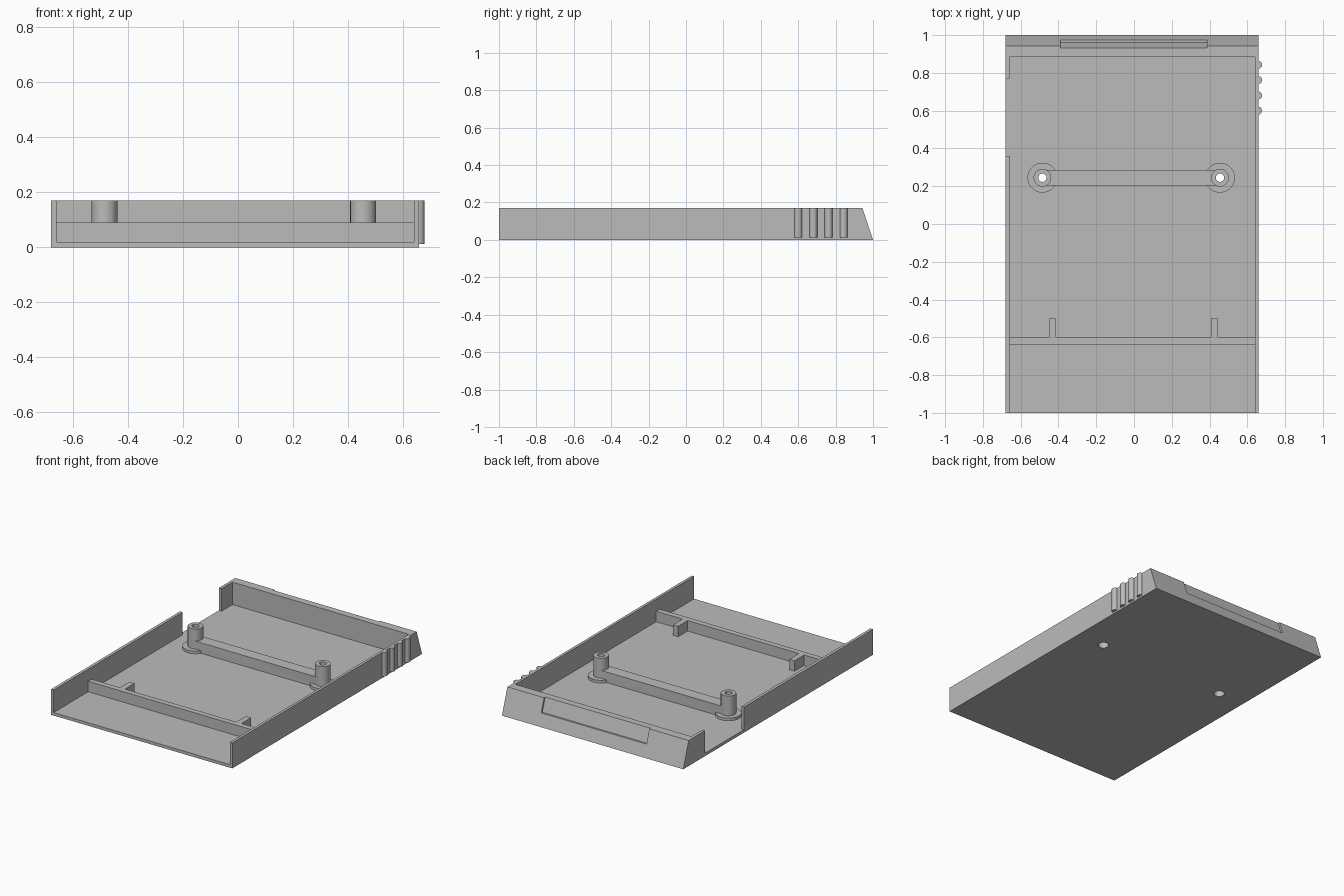
import bpy, bmesh, math
from mathutils import Vector

cube = bpy.data.objects.get("Cube")
if cube:
    bpy.data.objects.remove(cube, do_unlink=True)

grey = bpy.data.materials.new("plain grey")
grey.use_nodes = True
colour = (0.5, 0.5, 0.5, 1)
grey.diffuse_color = colour
grey.node_tree.nodes["Principled BSDF"].inputs["Base Color"].default_value = colour


def prism(name, points, direction):
    """Extrude a closed outline along a direction."""
    bm = bmesh.new()
    face = bm.faces.new([bm.verts.new(p) for p in points])
    top = bmesh.ops.extrude_face_region(bm, geom=[face])["geom"]
    bmesh.ops.translate(bm, vec=Vector(direction),
                        verts=[v for v in top if isinstance(v, bmesh.types.BMVert)])
    bmesh.ops.recalc_face_normals(bm, faces=bm.faces)
    mesh = bpy.data.meshes.new(name)
    bm.to_mesh(mesh)
    bm.free()
    mesh.materials.append(grey)
    obj = bpy.data.objects.new(name, mesh)
    bpy.context.collection.objects.link(obj)
    return obj


def box(name, x0, x1, y0, y1, z0, z1):
    return prism(name, [(x0, y0, z0), (x1, y0, z0), (x1, y1, z0), (x0, y1, z0)],
                 (0, 0, z1 - z0))


def cylinder(name, x, y, r, z0, z1, start=0, sweep=math.tau, n=32):
    steps = n if sweep == math.tau else n + 1
    angles = [start + sweep * i / n for i in range(steps)]
    return prism(name, [(x + r * math.cos(a), y + r * math.sin(a), z0) for a in angles],
                 (0, 0, z1 - z0))


def boolean(obj, other, operation="DIFFERENCE"):
    mod = obj.modifiers.new(other.name, "BOOLEAN")
    mod.operation = operation
    mod.solver = "EXACT"
    mod.object = other
    other.hide_render = True
    other.hide_viewport = True


def bake(obj):
    """Apply the cuts and discard the helper solids."""
    helpers = [m.object for m in obj.modifiers]
    graph = bpy.context.evaluated_depsgraph_get()
    graph.update()
    mesh = bpy.data.meshes.new_from_object(obj.evaluated_get(graph))
    obj.modifiers.clear()
    obj.data = mesh
    for h in helpers:
        bpy.data.objects.remove(h, do_unlink=True)


def smooth(obj):
    bpy.ops.object.select_all(action="DESELECT")
    obj.select_set(True)
    bpy.context.view_layer.objects.active = obj
    bpy.ops.object.shade_smooth_by_angle(angle=math.radians(35))


LEFT, RIGHT, TOP, FLOOR = -0.68, 0.658, 0.17, 0.02
IN_L, IN_R = LEFT + 0.02, 0.64
RIB = 0.09
POSTS = (-0.485, 0.455)
POST_Y = 0.245

# Tray shell with sloping back end
shell = prism("tray_shell", [(LEFT, -1, 0), (LEFT, 1, 0), (LEFT, 0.943, TOP), (LEFT, -1, TOP)],
              (RIGHT - LEFT, 0, 0))
boolean(shell, box("cavity_cutter", IN_L, IN_R, -1.1, 0.885, FLOOR, 0.3))
boolean(shell, box("side_gap_cutter", -0.8, -0.6, 0.36, 0.77, FLOOR, 0.3))

# Shallow label recess parallel to the slope
boolean(shell, prism("recess_cutter", [(-0.39, 0.961, 0.08), (-0.39, 1.1, 0.08),
                                       (-0.39, 1.1, 0.2), (-0.39, 0.921, 0.2)],
                     (0.777, 0, 0)))

# Screw holes through the floor
for x in POSTS:
    boolean(shell, cylinder("floor_hole_cutter", x, POST_Y, 0.033, -0.1, 0.1))
bake(shell)
smooth(shell)

# Grip ridges on the side wall
for i in range(4):
    ridge = cylinder(f"grip_ridge_{i + 1}", 0.657, 0.6 + i * 0.081, 0.021, 0.012, TOP,
                     -math.pi / 2, math.pi, 16)
    smooth(ridge)

# Screw posts with base flanges, joined by a rib
mount = box("screw_post_mount", POSTS[0], POSTS[1], 0.205, 0.285, FLOOR, RIB)
for x in POSTS:
    boolean(mount, cylinder("flange", x, POST_Y, 0.079, FLOOR, 0.038, n=48), "UNION")
    boolean(mount, cylinder("post", x, POST_Y, 0.047, FLOOR, TOP), "UNION")
for x in POSTS:
    boolean(mount, cylinder("bore_cutter", x, POST_Y, 0.022, -0.1, 0.3))
    boolean(mount, cylinder("counterbore_cutter", x, POST_Y, 0.033, -0.1, 0.12))
bake(mount)
smooth(mount)

# Front cross rib with two short tabs
rib = box("front_cross_rib", IN_L, IN_R, -0.637, -0.6, FLOOR, RIB)
for x in (-0.432, 0.427):
    boolean(rib, box("rib_tab", x - 0.019, x + 0.019, -0.61, -0.5, FLOOR, RIB), "UNION")
bake(rib)
